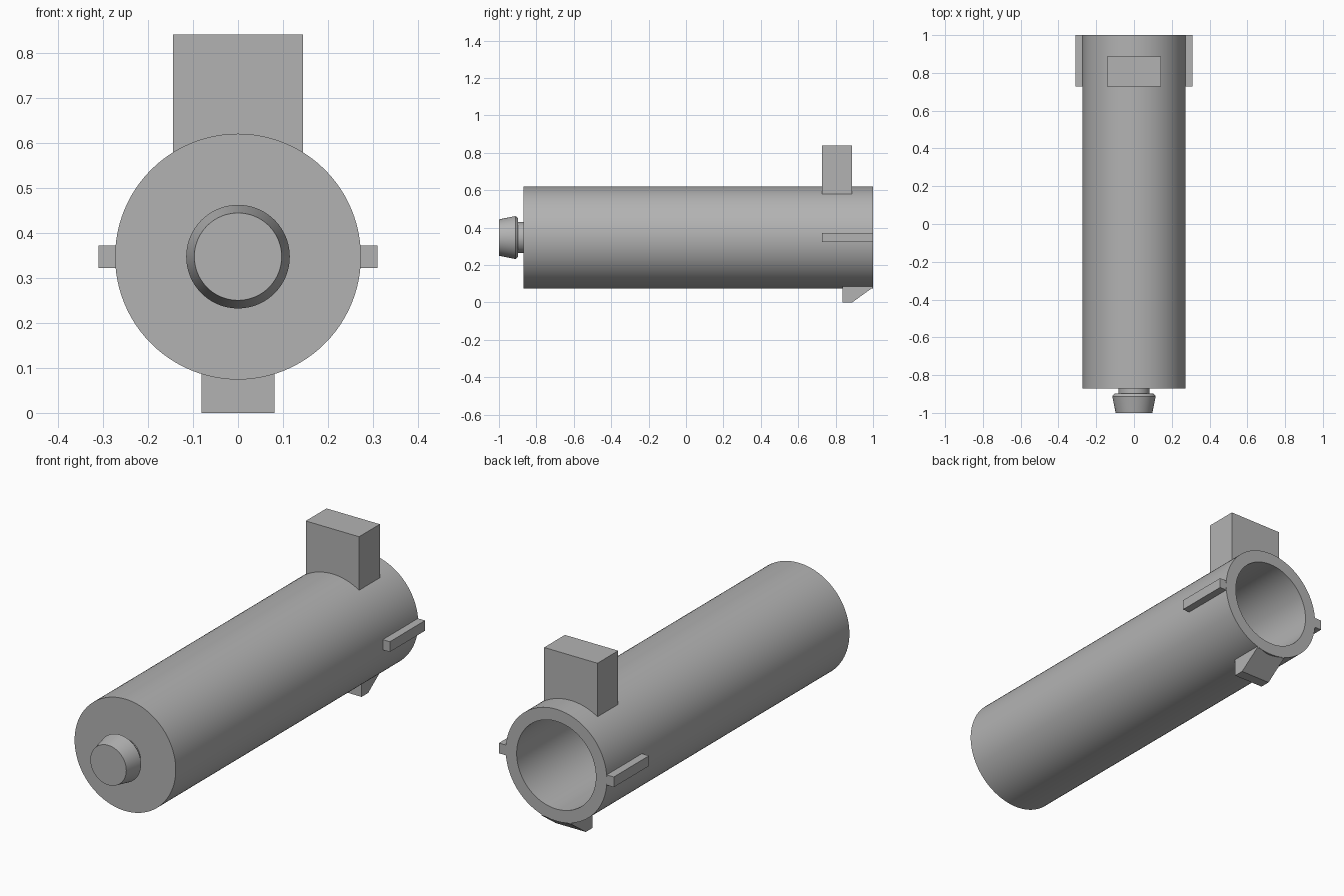
import bpy
import bmesh
from math import radians, tau
from mathutils import Vector

default = bpy.data.objects.get("Cube")
if default:
    bpy.data.objects.remove(default, do_unlink=True)

AXIS_Z = 0.347    # height of the tube's axis
RADIUS = 0.273
BACK = 1.0
FRONT = -0.87

grey = bpy.data.materials.new("plain_grey")
grey.use_nodes = True
colour = (0.45, 0.45, 0.45, 1)
grey.diffuse_color = colour
grey.node_tree.nodes["Principled BSDF"].inputs["Base Color"].default_value = colour


def finish(name, bm, smooth=False):
    bmesh.ops.remove_doubles(bm, verts=bm.verts, dist=1e-5)
    bmesh.ops.recalc_face_normals(bm, faces=bm.faces)
    mesh = bpy.data.meshes.new(name)
    bm.to_mesh(mesh)
    bm.free()
    mesh.materials.append(grey)
    obj = bpy.data.objects.new(name, mesh)
    bpy.context.collection.objects.link(obj)
    if smooth:
        bpy.ops.object.select_all(action="DESELECT")
        obj.select_set(True)
        bpy.context.view_layer.objects.active = obj
        bpy.ops.object.shade_smooth_by_angle(angle=radians(25))
    return obj


def lathe(name, profile, steps=96):
    """Spin (radius, y) points around the tube's axis."""
    bm = bmesh.new()
    verts = [bm.verts.new((r, y, AXIS_Z)) for r, y in profile]
    edges = [bm.edges.new(pair) for pair in zip(verts, verts[1:])]
    bmesh.ops.spin(bm, geom=verts + edges, cent=(0, 0, AXIS_Z),
                   axis=(0, 1, 0), angle=tau, steps=steps)
    return finish(name, bm, smooth=True)


def extrude_x(name, outline, x0, x1):
    """Extrude a (y, z) outline from x0 to x1."""
    bm = bmesh.new()
    face = bm.faces.new([bm.verts.new((x0, y, z)) for y, z in outline])
    new = bmesh.ops.extrude_face_region(bm, geom=[face])["geom"]
    moved = [v for v in new if isinstance(v, bmesh.types.BMVert)]
    bmesh.ops.translate(bm, verts=moved, vec=Vector((x1 - x0, 0, 0)))
    return finish(name, bm)


def rectangle(y0, y1, z0, z1):
    return [(y0, z0), (y1, z0), (y1, z1), (y0, z1)]


# Hollow tube, closed at the front and open at the back
lathe("tube", [(0, FRONT), (RADIUS, FRONT), (RADIUS, BACK),
               (0.214, BACK), (0.214, -0.81), (0, -0.81)])

# Front knob with a narrow neck and a tapered head
lathe("front_knob", [(0, FRONT), (0.083, FRONT), (0.083, -0.897), (0.103, -0.897),
                     (0.115, -0.912), (0.097, -1), (0, -1)])

# Tall block on top
extrude_x("top_block", rectangle(0.728, 0.888, 0.572, 0.84), -0.144, 0.144)

# Side rails
for side, sign in (("left", 1), ("right", -1)):
    extrude_x(side + "_rail", rectangle(0.728, 0.9995, 0.322, 0.372),
              sign * 0.26, sign * 0.31)

# Wedge-shaped catch underneath
extrude_x("bottom_catch", [(0.837, 0.1), (0.837, 0), (0.888, 0),
                           (0.9995, 0.08), (0.9995, 0.1)], -0.081, 0.081)
